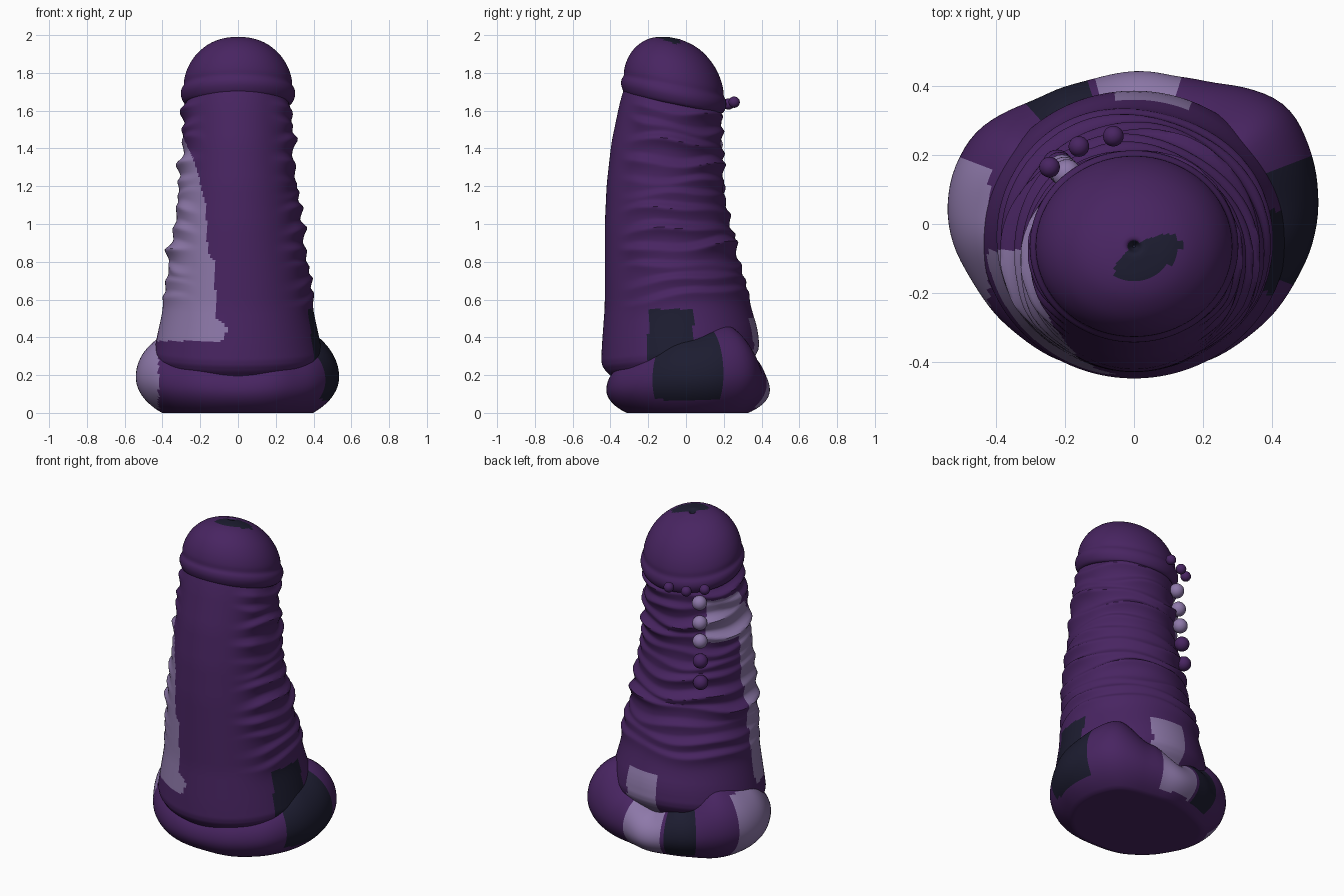
import bpy, bmesh, random
from math import sin, cos, pi, radians, exp, atan2, degrees, sqrt

if "Cube" in bpy.data.objects:
    bpy.data.objects.remove(bpy.data.objects["Cube"])
random.seed(4)


def material(name, col):
    m = bpy.data.materials.new(name)
    m.diffuse_color = (*col, 1)
    m.use_nodes = True
    m.node_tree.nodes["Principled BSDF"].inputs["Base Color"].default_value = m.diffuse_color
    return m


MATS = [material("purple", (0.065, 0.018, 0.12)),
        material("lilac", (0.27, 0.19, 0.40)),
        material("dark_blue", (0.012, 0.012, 0.03))]


def lerp(table, t, k=1):
    for a, b in zip(table, table[1:]):
        if t <= b[0]:
            f = max(0, (t - a[0]) / (b[0] - a[0]))
            return a[k] + (b[k] - a[k]) * f
    return table[-1][k]


def soft(table, t):
    for a, b in zip(table, table[1:]):
        if t <= b[0]:
            f = max(0, (t - a[0]) / (b[0] - a[0]))
            return a[1] + (b[1] - a[1]) * (0.5 - 0.5 * cos(pi * f))
    return table[-1][1]


def step(a, b, t):
    f = min(1, max(0, (t - a) / (b - a)))
    return f * f * (3 - 2 * f)


def loft(name, ts, n, point, tint):
    """Skin rings of n points; point(t, angle) gives each vertex, tint(co) its colour."""
    bm = bmesh.new()
    rings = [[bm.verts.new(point(t, 2 * pi * i / n)) for i in range(n)] for t in ts]
    for a, b in zip(rings, rings[1:]):
        for i in range(n):
            j = (i + 1) % n
            bm.faces.new((a[i], a[j], b[j], b[i]))
    bm.faces.new(rings[0][::-1])
    bm.faces.new(rings[-1])
    for f in bm.faces:
        f.smooth = True
        f.material_index = tint(f.calc_center_median())
    me = bpy.data.meshes.new(name)
    bm.to_mesh(me)
    bm.free()
    for m in MATS:
        me.materials.append(m)
    ob = bpy.data.objects.new(name, me)
    bpy.context.collection.objects.link(ob)
    bpy.context.view_layer.objects.active = ob
    ob.select_set(True)
    bpy.ops.object.shade_smooth_by_angle(angle=radians(50))
    ob.select_set(False)
    return ob


# Tapered ridged shaft: z, half width, front y, back y
SHAFT = [(0.20, 0.36, -0.36, 0.30), (0.26, 0.43, -0.43, 0.37), (0.29, 0.45, -0.45, 0.39),
         (0.40, 0.43, -0.445, 0.38), (0.60, 0.385, -0.43, 0.32), (0.80, 0.355, -0.43, 0.265),
         (1.00, 0.325, -0.43, 0.22), (1.20, 0.30, -0.42, 0.19), (1.40, 0.28, -0.395, 0.18),
         (1.60, 0.272, -0.35, 0.175), (1.76, 0.25, -0.30, 0.15)]
RIDGES = [(z, random.uniform(0.018, 0.042), random.uniform(0, 6))
          for z in (0.61, 0.69, 0.77, 0.88, 0.96, 1.07, 1.15, 1.23, 1.33, 1.43, 1.52, 1.61)]


def shaft_point(t, a):
    rx, yf, yb = (sum(lerp(SHAFT, t + d, k) for d in (-0.03, 0, 0.03)) / 3 for k in (1, 2, 3))
    yc, ry = (yf + yb) / 2, (yb - yf) / 2
    mask = step(-0.85, -0.35, sin(a))
    bump = 0
    for z, amp, ph in RIDGES:
        d = t - z - 0.018 * sin(2 * a + ph) - 0.008 * sin(5 * a + 2 * ph)
        w = 0.028 if d > 0 else 0.045
        bump = max(bump, amp * (0.8 + 0.3 * sin(3 * a + ph)) * exp(-abs(d / w) ** 1.4))
    bump *= mask
    x, y = (rx + bump) * cos(a), yc + (ry + bump) * sin(a)
    tilt = lerp([(0.2, 0.1), (0.6, 0.1), (1.1, 0.0), (1.7, -0.2)], t)
    return x, y, t + tilt * (y - yc)


EDGE = [(0.35, -0.1), (0.45, -0.05), (0.5, -0.12), (0.8, -0.12), (0.85, -0.16),
        (1.1, -0.17), (1.3, -0.22), (1.46, -0.29)]


def shaft_tint(c):
    if c.y < -0.08 and 0.38 < c.z < 1.46 and c.x < lerp(EDGE, c.z):
        return 1
    if c.x < -0.21 and -0.12 < c.y < 0.13 and 1.28 < c.z < 1.54:
        return 1
    if c.x > 0.2 and -0.2 < c.y < 0.04 and c.z < 0.55:
        return 2
    if c.y > 0.2 and -0.05 < c.x < 0.16 and c.z < 0.5:
        return 1
    return 0


loft("ridged_shaft", [0.2 + 0.0098 * i for i in range(160)], 144, shaft_point, shaft_tint)

# Domed tip with a rolled lip and a small dimple: height, radius
DOME = [(1.655, 0.235), (1.635, 0.265), (1.645, 0.287), (1.68, 0.302), (1.71, 0.300),
        (1.735, 0.287), (1.77, 0.284), (1.82, 0.268), (1.87, 0.24), (1.91, 0.205),
        (1.945, 0.16), (1.968, 0.11), (1.98, 0.06), (1.984, 0.025), (1.965, 0.012), (1.95, 0.004)]


def dome_point(t, a):
    i = min(int(t), len(DOME) - 2)
    p = [DOME[max(0, min(len(DOME) - 1, i + d))] for d in (-1, 0, 1, 2)]
    f = t - i
    z, r = (0.5 * (2 * p[1][k] + (p[2][k] - p[0][k]) * f
            + (2 * p[0][k] - 5 * p[1][k] + 4 * p[2][k] - p[3][k]) * f * f
            + (3 * p[1][k] - p[0][k] - 3 * p[2][k] + p[3][k]) * f ** 3) for k in (0, 1))
    x, y = r * cos(a), r * 0.92 * sin(a)
    return x, y - 0.065, z - 0.2 * y


def dome_tint(c):
    r = sqrt(c.x ** 2 + (c.y + 0.065) ** 2)
    near = ((c.x - 0.04 - (c.y + 0.1) * 0.8) / 0.08) ** 2 + ((c.y + 0.1) / 0.07) ** 2
    return 2 if c.z > 1.9 and (r < 0.02 or near < 1) else 0


loft("rounded_tip", [i / 3 for i in range(46)], 96, dome_point, dome_tint)

# Lobed base: outline radius and top height by angle
RADIUS = [(0, 0.53), (15, 0.55), (38, 0.565), (58, 0.48), (70, 0.445), (90, 0.445), (105, 0.435),
          (130, 0.46), (148, 0.53), (165, 0.55), (180, 0.54), (204, 0.49), (230, 0.46),
          (270, 0.42), (310, 0.46), (335, 0.49), (360, 0.53)]
HEIGHT = [(0, 0.43), (35, 0.48), (65, 0.36), (92, 0.27), (120, 0.34), (150, 0.46),
          (180, 0.43), (230, 0.32), (270, 0.28), (310, 0.32), (360, 0.43)]


def base_point(t, a):
    d = degrees(a)
    r = sum(soft(RADIUS, (d + s) % 360) for s in (-8, -4, 0, 4, 8)) / 5
    h = soft(HEIGHT, d)
    if t < 0:                                   # flat underside
        return r * 0.74 * (1 + t) * cos(a), r * 0.74 * (1 + t) * sin(a), 0
    p = radians(-48 + 138 * t)
    rr = r * (0.5 + 0.5 * cos(p)) if p > 0 else r * (0.22 + 0.78 * cos(p))
    z = h * (0.44 + 0.56 * sin(p)) if p > 0 else h * 0.44 * (1 + sin(p) / sin(radians(48)))
    return rr * cos(a), rr * sin(a), z


def base_tint(c):
    d = degrees(atan2(c.y, c.x)) % 360
    if c.z < 0.03:
        return 0
    if (d > 338 or d < 22) and c.z > 0.07 and c.x > 0.38:
        return 2
    if 108 < d < 132:
        return 2
    if 72 < d < 104 or (c.x < -0.42 and d > 160):
        return 1
    return 0


loft("lobed_base", [-0.95, -0.5, -0.05] + [i / 36 for i in range(37)], 120, base_point, base_tint)


# Bead accents below the lip and down the back left
def bead(name, pos, r, tint):
    loft(name, [pi * (i + 0.05) / 14.1 for i in range(15)], 24,
         lambda t, a: (pos[0] + r * sin(t) * cos(a), pos[1] + r * sin(t) * sin(a),
                       pos[2] - r * cos(t)), lambda c: tint)


for i, p in enumerate([(-0.06, 0.255, 1.645), (-0.16, 0.225, 1.635), (-0.245, 0.165, 1.645)]):
    bead(f"lip_bead_{i + 1}", p, 0.03, 0)
for i, z in enumerate([1.54, 1.42, 1.31, 1.19, 1.06]):
    g = 0.007 * i
    bead(f"back_bead_{i + 1}", (-0.195 - g, 0.145 + g, z), 0.043, 1 if i < 3 else 0)
